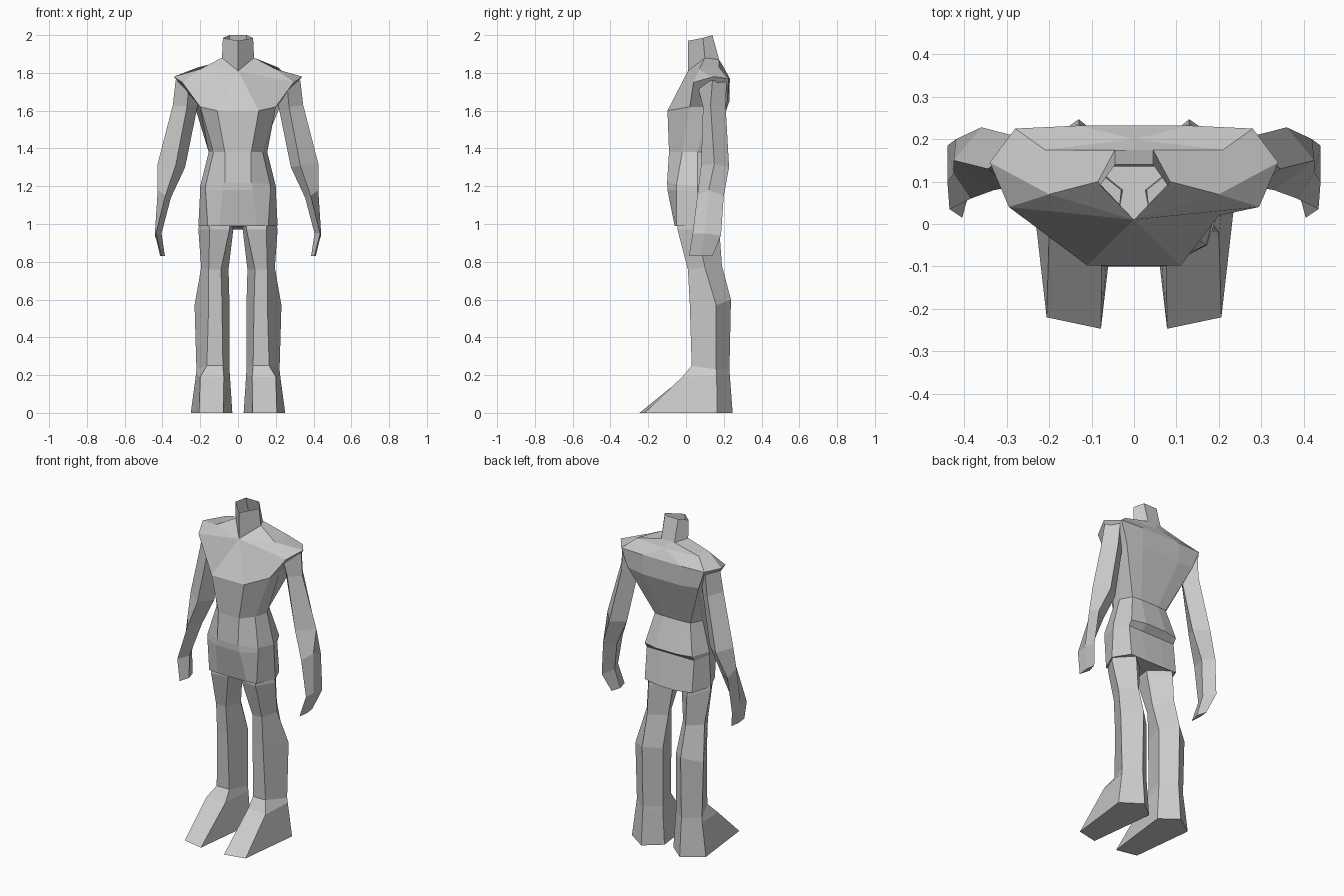
import bpy, bmesh

grey = bpy.data.materials.new("plain grey")
grey.diffuse_color = (0.6, 0.6, 0.6, 1)


def loft(name, rings, cap_first=True, cap_last=True):
    """Skin a list of closed rings with flat faces."""
    bm = bmesh.new()
    vs = [[bm.verts.new(p) for p in r] for r in rings]
    n = len(rings[0])
    for a, b in zip(vs, vs[1:]):
        for i in range(n):
            j = (i + 1) % n
            bm.faces.new((a[i], a[j], b[j], b[i]))
    if cap_first:
        bm.faces.new(vs[0])
    if cap_last:
        bm.faces.new(vs[-1][::-1])
    bmesh.ops.remove_doubles(bm, verts=bm.verts, dist=0.0005)
    bmesh.ops.recalc_face_normals(bm, faces=bm.faces)
    me = bpy.data.meshes.new(name)
    bm.to_mesh(me)
    bm.free()
    me.materials.append(grey)
    ob = bpy.data.objects.new(name, me)
    bpy.context.collection.objects.link(ob)
    return ob


def both_sides(half):
    return half + [(-x, y, z) for x, y, z in reversed(half)]


def pair(name, rings):
    for side, s in (("left", 1), ("right", -1)):
        loft(side + "_" + name, [[(s * x, y, z) for x, y, z in r] for r in rings])


# Torso with open neck: half rings run from front to back
torso = [
    # neck rim and neck base
    [(0, .01, 1.97), (.08, .09, 1.985), (.08, .09, 1.985), (.045, .14, 2), (0, .14, 2)],
    [(0, .01, 1.81), (.085, .1, 1.88), (.085, .1, 1.88), (.045, .175, 1.87), (0, .175, 1.87)],
    # shoulder slope and shoulder edge
    [(0, .01, 1.81), (.2, .07, 1.82), (.2, .07, 1.82), (.21, .175, 1.83), (0, .2, 1.83)],
    [(0, .01, 1.81), (.295, .04, 1.75), (.34, .145, 1.78), (.28, .225, 1.77), (.13, .232, 1.77)],
    # chest and waist
    [(.11, -.098, 1.6), (.2, .02, 1.62), (.2, .12, 1.62), (.24, .22, 1.66), (.13, .23, 1.65)],
    [(.07, -.09, 1.38), (.13, -.02, 1.38), (.155, .06, 1.38), (.12, .13, 1.38), (.06, .135, 1.38)],
    # hips with a ledge across the back
    [(.07, -.1, 1.22), (.17, -.05, 1.21), (.2, .06, 1.2), (.16, .17, 1.2), (.07, .19, 1.2)],
    [(.08, -.098, 1.18), (.172, -.05, 1.18), (.2, .06, 1.18), (.16, .15, 1.17), (.07, .15, 1.17)],
    [(.1, -.06, .99), (.16, -.05, .99), (.21, .06, .99), (.16, .17, .98), (.06, .18, .97)],
]
loft("torso", [both_sides(h) for h in torso], cap_first=False)

# Arms: front, outer, back, inner corner of each ring
pair("arm", [
    [(.26, .06, 1.74), (.33, .14, 1.76), (.28, .215, 1.75), (.2, .14, 1.7)],
    [(.27, .09, 1.62), (.345, .13, 1.63), (.29, .21, 1.62), (.215, .15, 1.62)],
    [(.33, .08, 1.31), (.425, .15, 1.32), (.36, .228, 1.3), (.28, .17, 1.3)],
    [(.385, .06, 1.15), (.425, .12, 1.18), (.42, .2, 1.15), (.355, .16, 1.14)],
    [(.435, .035, .95), (.44, .1, .95), (.44, .185, .94), (.405, .11, .95)],
    [(.405, .015, .83), (.412, .08, .83), (.405, .14, .83), (.387, .08, .83)],
])

# Legs and feet: front inner, front outer, outer, back, inner corner
pair("leg", [
    [(.04, -.02, 1.02), (.15, -.045, 1.02), (.2, .06, 1.02), (.13, .16, 1.02), (.03, .08, 1.02)],
    [(.045, -.03, .97), (.15, -.045, .97), (.21, .06, .97), (.13, .178, .95), (.025, .08, .97)],
    [(.09, .01, .76), (.155, .01, .76), (.195, .1, .77), (.13, .19, .78), (.05, .1, .76)],
    [(.085, .02, .58), (.155, .02, .58), (.23, .16, .57), (.13, .238, .6), (.045, .16, .58)],
    [(.08, .03, .25), (.165, .03, .25), (.22, .16, .23), (.13, .23, .23), (.045, .16, .23)],
    [(.075, -.01, .19), (.2, -.02, .19), (.223, .162, .2), (.13, .232, .2), (.043, .162, .2)],
    [(.078, -.247, 0), (.206, -.22, 0), (.25, .165, 0), (.13, .247, 0), (.03, .165, 0)],
])
